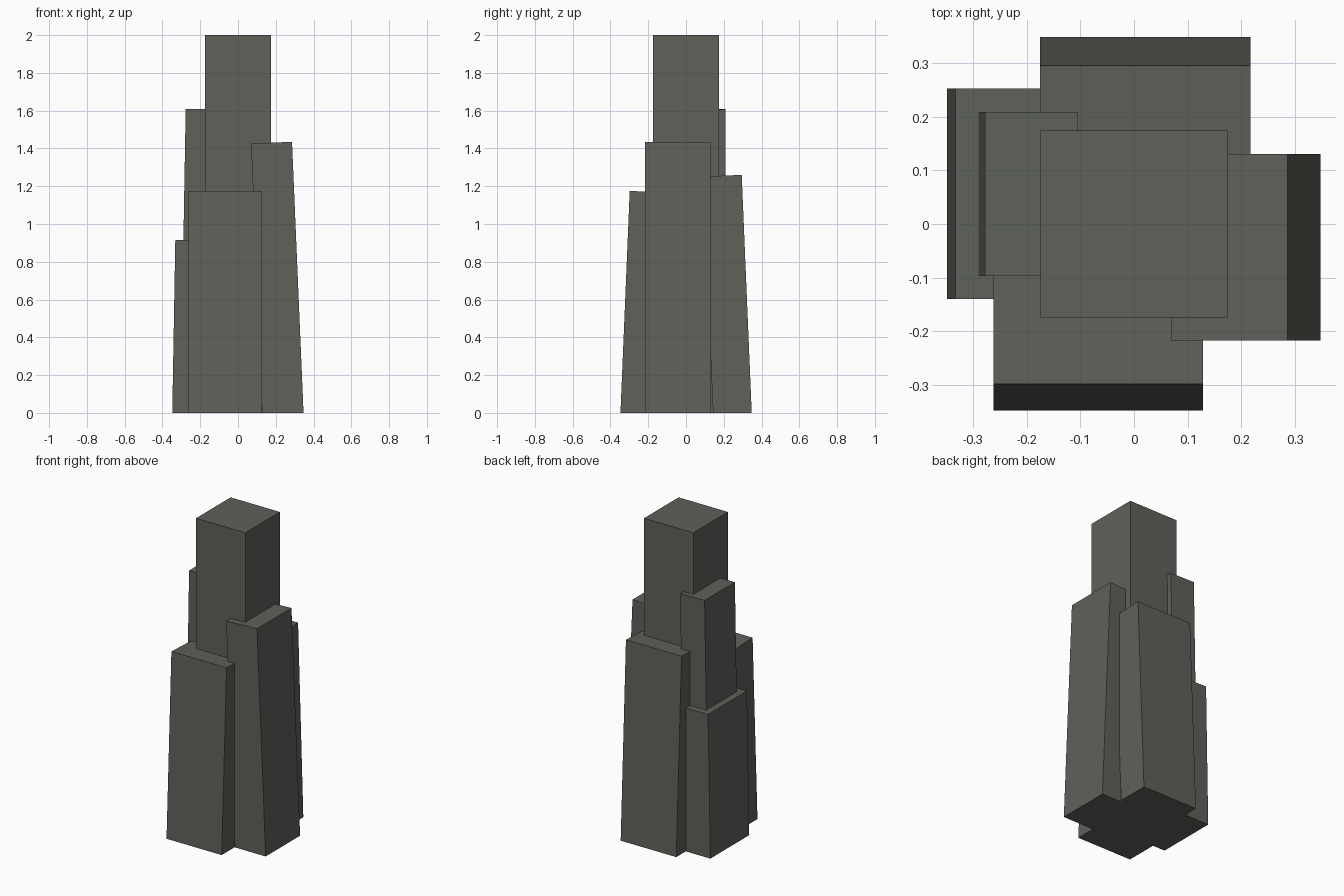
import bpy, bmesh

if "Cube" in bpy.data.objects:
    bpy.data.objects.remove(bpy.data.objects["Cube"])

stone = bpy.data.materials.new("dark_grey_stone")
stone.diffuse_color = (0.115, 0.119, 0.102, 1)
stone.use_nodes = True
stone.node_tree.nodes["Principled BSDF"].inputs["Base Color"].default_value = stone.diffuse_color


def make_prism(name, base, top):
    """Closed block between two matching four-point rings."""
    bm = bmesh.new()
    b = [bm.verts.new(p) for p in base]
    t = [bm.verts.new(p) for p in top]
    bm.faces.new(b)
    bm.faces.new(t)
    for i in range(4):
        j = (i + 1) % 4
        bm.faces.new((b[i], b[j], t[j], t[i]))
    bmesh.ops.recalc_face_normals(bm, faces=bm.faces)
    mesh = bpy.data.meshes.new(name)
    bm.to_mesh(mesh)
    bm.free()
    mesh.materials.append(stone)
    obj = bpy.data.objects.new(name, mesh)
    bpy.context.collection.objects.link(obj)


def leaning_slab(name, axis, sign, foot, head, inner, side, height):
    """Slab leaning inward against the core, with a square-cut tilted top.
    foot/head/inner are distances outward; side is the span across."""
    lean = foot - head
    drop = (head - inner) * lean / height

    def point(out, across, z):
        return (sign * out, across, z) if axis == "x" else (across, sign * out, z)

    lo, hi = side
    base = [point(o, s, 0) for o, s in
            ((foot, lo), (foot, hi), (inner + lean, hi), (inner + lean, lo))]
    top = [point(head, lo, height), point(head, hi, height),
           point(inner, hi, height - drop), point(inner, lo, height - drop)]
    make_prism(name, base, top)


# Upright central tower
r = 0.174
ring = [(-r, -r), (r, -r), (r, r), (-r, r)]
make_prism("core_tower", [(x, y, 0) for x, y in ring], [(x, y, 2) for x, y in ring])

# Slabs leaning on each side
leaning_slab("front_slab", "y", -1, 0.347, 0.298, 0.08, (-0.261, 0.128), 1.175)
leaning_slab("right_slab", "x", 1, 0.347, 0.286, 0.069, (-0.217, 0.130), 1.435)
leaning_slab("back_slab", "y", 1, 0.348, 0.295, 0.09, (-0.175, 0.217), 1.26)
leaning_slab("left_tall_slab", "x", -1, 0.305, 0.277, 0.104, (-0.097, 0.208), 1.61)
leaning_slab("left_low_slab", "x", -1, 0.348, 0.332, 0.15, (-0.140, 0.252), 0.915)
